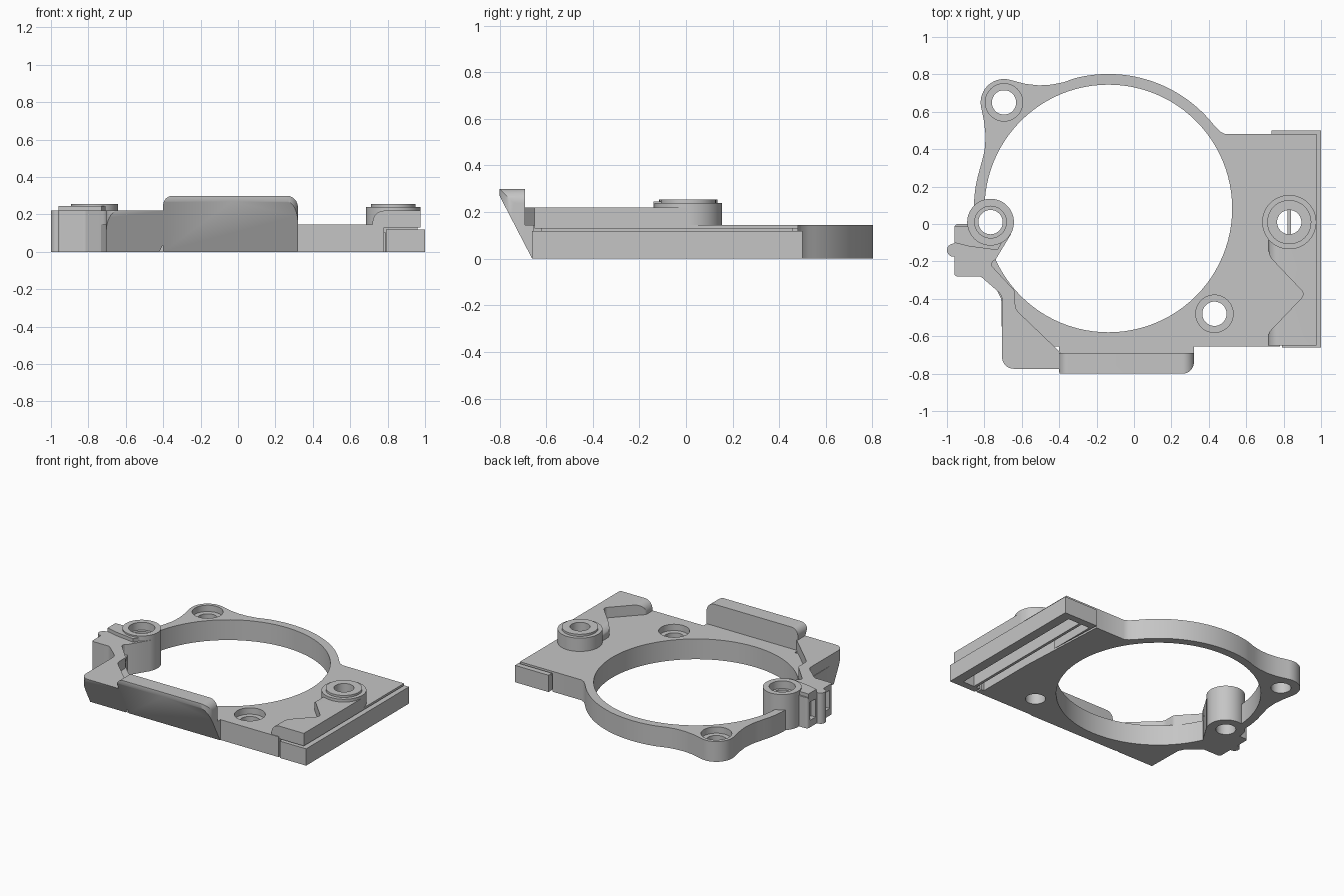
import bpy, bmesh, math
from mathutils import Vector

cube = bpy.data.objects.get("Cube")
if cube:
    bpy.data.objects.remove(cube, do_unlink=True)

grey = bpy.data.materials.new("plain_grey")
grey.use_nodes = True
COLOUR = (0.56, 0.56, 0.56, 1)
grey.diffuse_color = COLOUR
grey.node_tree.nodes["Principled BSDF"].inputs["Base Color"].default_value = COLOUR


def arc(cx, cy, r, a0, a1, n):
    angles = [math.radians(a0 + (a1 - a0) * i / n) for i in range(n + 1)]
    return [(cx + r * math.cos(a), cy + r * math.sin(a)) for a in angles]


def rounded(points, n=8):
    """Corners given as (x, y, radius) become fillets."""
    out = []
    for i, p in enumerate(points):
        c = Vector(p[:2])
        r = p[2] if len(p) > 2 else 0
        if not r:
            out.append(tuple(c))
            continue
        a = (Vector(points[i - 1][:2]) - c).normalized()
        b = (Vector(points[(i + 1) % len(points)][:2]) - c).normalized()
        half = a.angle(b) / 2
        mid = c + (a + b).normalized() * (r / math.sin(half))
        start = c + a * (r / math.tan(half)) - mid
        end = c + b * (r / math.tan(half)) - mid
        for k in range(n + 1):
            out.append(tuple(mid + start.lerp(end, k / n).normalized() * r))
    return out


def prism(name, pts, lo, hi, axis="z"):
    """Extrude a flat outline along an axis."""
    place = {"x": lambda a, b, h: (h, a, b),
             "y": lambda a, b, h: (a, h, b),
             "z": lambda a, b, h: (a, b, h)}[axis]
    bm = bmesh.new()
    low = [bm.verts.new(place(a, b, lo)) for a, b in pts]
    top = [bm.verts.new(place(a, b, hi)) for a, b in pts]
    bm.faces.new(low)
    bm.faces.new(top)
    for i in range(len(pts)):
        j = (i + 1) % len(pts)
        bm.faces.new((low[i], low[j], top[j], top[i]))
    bmesh.ops.recalc_face_normals(bm, faces=bm.faces)
    mesh = bpy.data.meshes.new(name)
    bm.to_mesh(mesh)
    bm.free()
    mesh.materials.append(grey)
    ob = bpy.data.objects.new(name, mesh)
    bpy.context.collection.objects.link(ob)
    return ob


def disc(name, centre, r, lo, hi, n=48):
    return prism(name, arc(*centre, r, 0, 360 - 360 / n, n - 1), lo, hi)


def box(name, x0, x1, y0, y1, z0, z1):
    return prism(name, [(x0, y0), (x1, y0), (x1, y1), (x0, y1)], z0, z1)


def carve(ob, cutters, operation="DIFFERENCE"):
    bpy.context.view_layer.objects.active = ob
    for c in cutters:
        c.hide_render = True
        mod = ob.modifiers.new("carve", "BOOLEAN")
        mod.operation = operation
        mod.solver = "EXACT"
        mod.object = c
        bpy.ops.object.modifier_apply(modifier=mod.name)


RING = (-0.137, 0.083)
LUG = (-0.695, 0.65)
PLATE_HOLE = (0.43, -0.48)
LEFT_BOSS = (-0.767, 0.01)
RIGHT_BOSS = (0.83, 0.01)
DECK = 0.145
WALL = 0.22

# Cutters
bore = disc("bore_cutter", RING, 0.662, -0.1, 0.5, 96)
drills = {}
for key, spot, sink, depth in (("lug", LUG, 0.1, 0.1), ("plate", PLATE_HOLE, 0.1, 0.1),
                               ("left", LEFT_BOSS, 0.085, 0.2)):
    drills[key] = [disc(key + "_hole_cutter", spot, 0.065, -0.1, 0.5),
                   disc(key + "_sink_cutter", spot, sink, depth, 0.5)]
drills["right"] = [disc("right_hole_cutter", RIGHT_BOSS, 0.065, -0.1, 0.5)]
slope = prism("slope_cutter", [(-0.65, -0.02), (-0.66, 0), (-0.80, 0.27), (-0.80, 0.5),
                               (-1.2, 0.5), (-1.2, -0.02)], -1.5, 1.5, "x")
channels = [box("channel_cutter", x0, x1, -0.61, 0.45, -0.1, 0.1)
            for x0, x1 in ((0.755, 0.82), (0.84, 0.93))]
parts = []

# Main plate with ring and lug
outline = [(0.78, -0.655), (0.72, 0.48), (0.49, 0.48), (0.46, 0.495)]
outline += arc(*RING, 0.719, 38, 104, 24)
outline += [(-0.38, 0.757), (-0.44, 0.745), (-0.51, 0.741), (-0.58, 0.749)]
outline += arc(*LUG, 0.125, 72, 190, 18)
outline += [(-0.802, 0.55), (-0.793, 0.47), (-0.799, 0.39), (-0.812, 0.34)]
outline += arc(*RING, 0.719, 163, 183, 8)
outline += [(-0.82, -0.06), (-0.80, -0.22), (-0.71, -0.40), (-0.705, -0.655)]
plate = prism("ring_plate", outline, 0, DECK)
carve(plate, [bore] + drills["lug"] + drills["plate"] + drills["left"]
      + channels[:1] + drills["right"])
parts.append(plate)

# Thin deck above the rail, and the hidden core joining them
deck = prism("rail_deck", [(0.70, -0.65), (0.975, -0.65), (0.975, 0.48), (0.70, 0.48)], 0.13, DECK)
core = box("rail_core", 0.71, 0.96, -0.62, 0.46, 0.10, 0.135)
rail = prism("side_rail", [(0.792, -0.66), (1, -0.66), (1, 0.5), (0.735, 0.5)], 0, 0.12)
carve(rail, channels)
for ob in (deck, core, rail):
    carve(ob, drills["right"])
parts += [deck, core, rail]

# Raised pad and round boss on the rail side
pad = prism("rail_pad", rounded([(0.72, -0.65), (0.975, -0.65), (0.975, 0.01), (0.72, 0.01),
                                 (0.72, -0.17, 0.08), (0.915, -0.375, 0.03),
                                 (0.72, -0.58, 0.03)]), 0.13, WALL)
pad_edge = prism("pad_edge_cutter", rounded([(0.72, 0), (1.1, 0), (1.1, WALL),
                                             (0.72, WALL, 0.06)]), -0.8, 0.2, "y")
carve(pad, [pad_edge], "INTERSECT")
right_boss = disc("rail_boss", RIGHT_BOSS, 0.145, 0.13, 0.24)
right_cap = disc("rail_boss_rim", RIGHT_BOSS, 0.118, 0.23, 0.255)
for ob in (pad, right_boss, right_cap):
    carve(ob, drills["right"])
rib = box("boss_rib", 0.82, 0.84, -0.06, 0.08, 0.0, 0.12)
parts += [pad, right_boss, right_cap, rib]

# Raised corner wall with the sloped front and the side tab
wall = prism("corner_wall", rounded([
    (-0.39, -0.79), (-0.39, -0.69), (-0.635, -0.455, 0.06), (-0.635, -0.36, 0.03),
    (-0.765, -0.22, 0.02), (-0.70, -0.10), (-0.767, 0.0), (-0.96, 0.0, 0.02),
    (-0.96, -0.28, 0.015), (-0.82, -0.28, 0.03), (-0.705, -0.38, 0.06),
    (-0.705, -0.77, 0.06)]), 0, WALL)
notches = [box("tab_notch_cutter", -1.1, -0.925, y, y + 0.06, 0.05, 0.18) for y in (-0.25, -0.09)]
carve(wall, [bore, slope] + drills["left"] + notches)
parts.append(wall)
parts.append(disc("tab_bead", (-0.965, -0.14), 0.035, 0, WALL, 24))

# Ridge and web tying the left boss to the wall
ridge = prism("boss_ridge", [(-0.96, -0.01), (-0.85, -0.01), (-0.69, -0.07), (-0.73, -0.14),
                             (-0.88, -0.12), (-0.96, -0.10)], WALL - 0.01, 0.245)
web = prism("boss_web", [(-0.80, -0.10), (-0.655, -0.05), (-0.74, -0.19), (-0.79, -0.22)], 0, WALL)
left_boss = disc("left_boss", LEFT_BOSS, 0.125, 0, 0.255)
for ob in (ridge, web, left_boss):
    carve(ob, drills["left"])
parts += [ridge, web, left_boss]

# Front lip with rounded ends
lip = prism("front_lip", rounded([(-0.40, 0), (0.32, 0), (0.32, 0.3, 0.06), (-0.40, 0.3, 0.05)]),
            -0.9, -0.65, "y")
lip_plan = prism("lip_plan_cutter", rounded([(-0.5, -0.80), (0.32, -0.80, 0.06),
                                             (0.32, -0.6), (-0.5, -0.6)]), -0.1, 0.5)
lip_back = box("lip_back_cutter", -0.6, 0.5, -0.69, -0.5, DECK, 0.5)
carve(lip, [slope, lip_back])
carve(lip, [lip_plan], "INTERSECT")
parts.append(lip)

# Remove the helpers, then shade the parts
for ob in [o for o in bpy.data.objects if "_cutter" in o.name]:
    bpy.data.objects.remove(ob, do_unlink=True)
bpy.ops.object.select_all(action="DESELECT")
for ob in parts:
    ob.select_set(True)
bpy.context.view_layer.objects.active = plate
bpy.ops.object.shade_smooth_by_angle(angle=math.radians(30))
